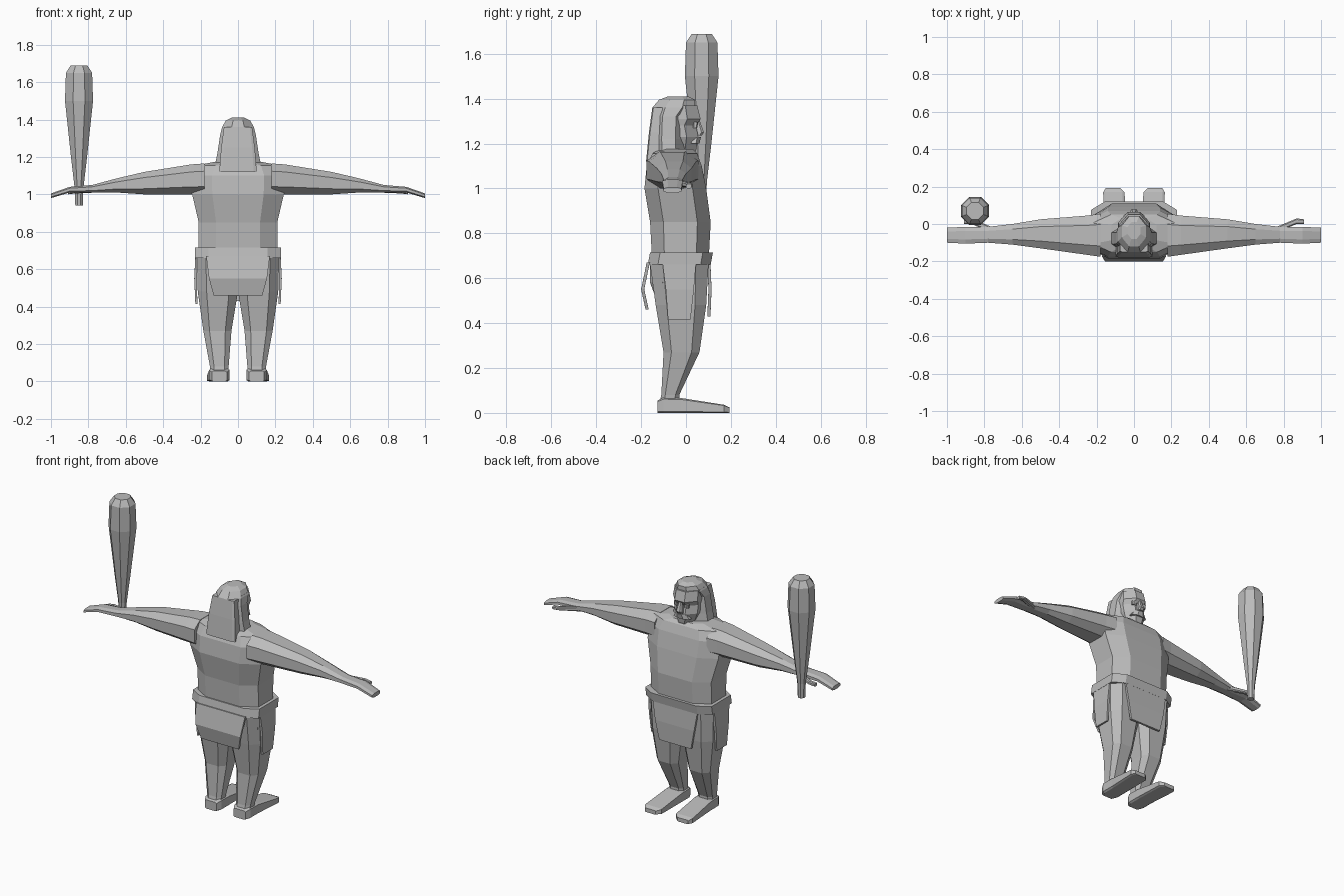
import bpy
import bmesh
from mathutils import Vector

cube = bpy.data.objects.get("Cube")
if cube:
    bpy.data.objects.remove(cube, do_unlink=True)

grey = bpy.data.materials.new("plain grey")
grey.use_nodes = True
colour = (.5, .5, .5, 1)
grey.diffuse_color = colour
grey.node_tree.nodes["Principled BSDF"].inputs["Base Color"].default_value = colour


def corner_cut_rectangle(left, right, low, high, cut):
    """Rectangle whose corners are cut away, as eight points."""
    across, up = (right - left) * cut, (high - low) * cut
    return [(left + across, low), (right - across, low),
            (right, low + up), (right, high - up),
            (right - across, high), (left + across, high),
            (left, high - up), (left, low + up)]


def place(axis, position, first, second):
    """Put a cross-section point into space, for a loft along the given axis."""
    if axis == "x":
        return Vector((position, first, second))
    if axis == "y":
        return Vector((first, position, second))
    return Vector((first, second, position))


def loft(name, axis, rings, cut=.22, side=1):
    """Skin rings (position, left, right, low, high); side -1 mirrors in x."""
    bm = bmesh.new()
    loops = []
    for position, *bounds in rings:
        points = [place(axis, position, first, second)
                  for first, second in corner_cut_rectangle(*bounds, cut)]
        for point in points:
            point.x *= side
        loops.append([bm.verts.new(point) for point in points])
    for lower, upper in zip(loops, loops[1:]):
        for i, corner in enumerate(lower):
            bm.faces.new((lower[i - 1], corner, upper[i], upper[i - 1]))
    bm.faces.new(loops[0])
    bm.faces.new(loops[-1])
    bmesh.ops.recalc_face_normals(bm, faces=bm.faces)
    mesh = bpy.data.meshes.new(name)
    bm.to_mesh(mesh)
    bm.free()
    mesh.materials.append(grey)
    obj = bpy.data.objects.new(name, mesh)
    bpy.context.collection.objects.link(obj)


def symmetric(name, *rows, cut=.22):
    """Upright loft centred on x from rows of (height, half width, back, front)."""
    rings = [(height, -half, half, back, front) for height, half, back, front in rows]
    loft(name, "z", rings, cut)


def flap(name, *rows, thickness=.014):
    """Hanging cloth from rows of (height, half width, back face)."""
    symmetric(name, *[(height, half, back, back + thickness)
                      for height, half, back in rows], cut=.02)


def club(name, x, y, profile):
    """Upright eight-sided club from rows of (height, radius)."""
    rings = [(height, x - radius, x + radius, y - radius, y + radius)
             for height, radius in profile]
    loft(name, "z", rings, cut=.29)


# Trunk and belt
symmetric("torso", (.66, .21, -.15, .1), (.85, .21, -.16, .11),
          (1, .245, -.185, .09), (1.1, .25, -.175, .07),
          (1.155, .22, -.15, .05), (1.175, .12, -.12, .03))
symmetric("belt", (.66, .23, -.17, .11), (.715, .23, -.16, .12), cut=.16)
symmetric("hips", (.5, .19, -.13, .08), (.58, .21, -.16, .09), (.67, .21, -.16, .1))

# Cloth flaps
flap("back_flap", (.46, .13, -.18), (.55, .155, -.2), (.67, .17, -.175))
flap("front_flap", (.43, .11, .095), (.55, .135, .1), (.67, .155, .095))

# Head, hair and face
symmetric("head", (1.1, .07, -.12, .02), (1.17, .055, -.12, .045),
          (1.23, .08, -.12, .055), (1.28, .08, -.13, .045),
          (1.31, .085, -.13, .065), (1.37, .08, -.13, .05), cut=.3)
symmetric("hair", (1.145, .125, -.15, 0), (1.22, .11, -.155, 0),
          (1.32, .095, -.15, 0), (1.36, .085, -.15, .04),
          (1.395, .065, -.12, .04), (1.41, .035, -.08, .01), cut=.3)
symmetric("back_hair", (1.12, .1, -.178, -.12), (1.25, .09, -.165, -.1),
          (1.36, .075, -.15, -.09), cut=.08)
symmetric("nose", (1.235, .02, .03, .07), (1.25, .02, .03, .08), (1.305, .01, .03, .06))
symmetric("moustache", (1.2, .055, .01, .06), (1.23, .035, .01, .067), cut=.3)

for side, label in ((1, "left"), (-1, "right")):
    # Arm with flat hand and thumb
    loft(label + "_arm", "x", [
        (.18, -.175, .055, 1, 1.165), (.25, -.165, .045, 1, 1.16),
        (.5, -.13, .025, 1, 1.12), (.65, -.11, 0, 1.01, 1.085),
        (.78, -.1, -.015, 1.01, 1.05), (.9, -.105, -.015, 1.01, 1.04),
        (1, -.1, -.02, .98, 1.005)], .25, side)
    loft(label + "_thumb", "x", [
        (.75, -.05, -.02, 1.01, 1.04), (.87, 0, .03, 1.005, 1.025),
        (.91, 0, .025, 1, 1.02)], side=side)
    # Leg, foot and side flap
    loft(label + "_leg", "z", [
        (.03, .055, .145, -.12, -.03), (.08, .05, .15, -.11, -.03),
        (.27, .035, .185, -.1, .06), (.48, 0, .215, -.135, .09),
        (.66, 0, .22, -.16, .1)], side=side)
    loft(label + "_foot", "y", [
        (-.128, .06, .14, 0, .055), (-.1, .045, .155, 0, .068),
        (-.02, .045, .155, 0, .066), (.17, .05, .165, 0, .036),
        (.193, .075, .15, 0, .025)], .1, side)
    loft(label + "_side_flap", "z", [
        (.415, .217, .228, -.08, .02), (.55, .22, .234, -.09, .035),
        (.67, .212, .228, -.105, .045)], .02, side)
    # Eye under the brow
    loft(label + "_eye", "z", [
        (1.27, .02, .05, .03, .05), (1.295, .02, .05, .03, .055)], side=side)

# Club beside the right hand
club("club", x=-.85, y=.07, profile=[
    (.94, .02), (1.03, .023), (1.2, .043), (1.5, .075), (1.65, .07), (1.688, .045)])
